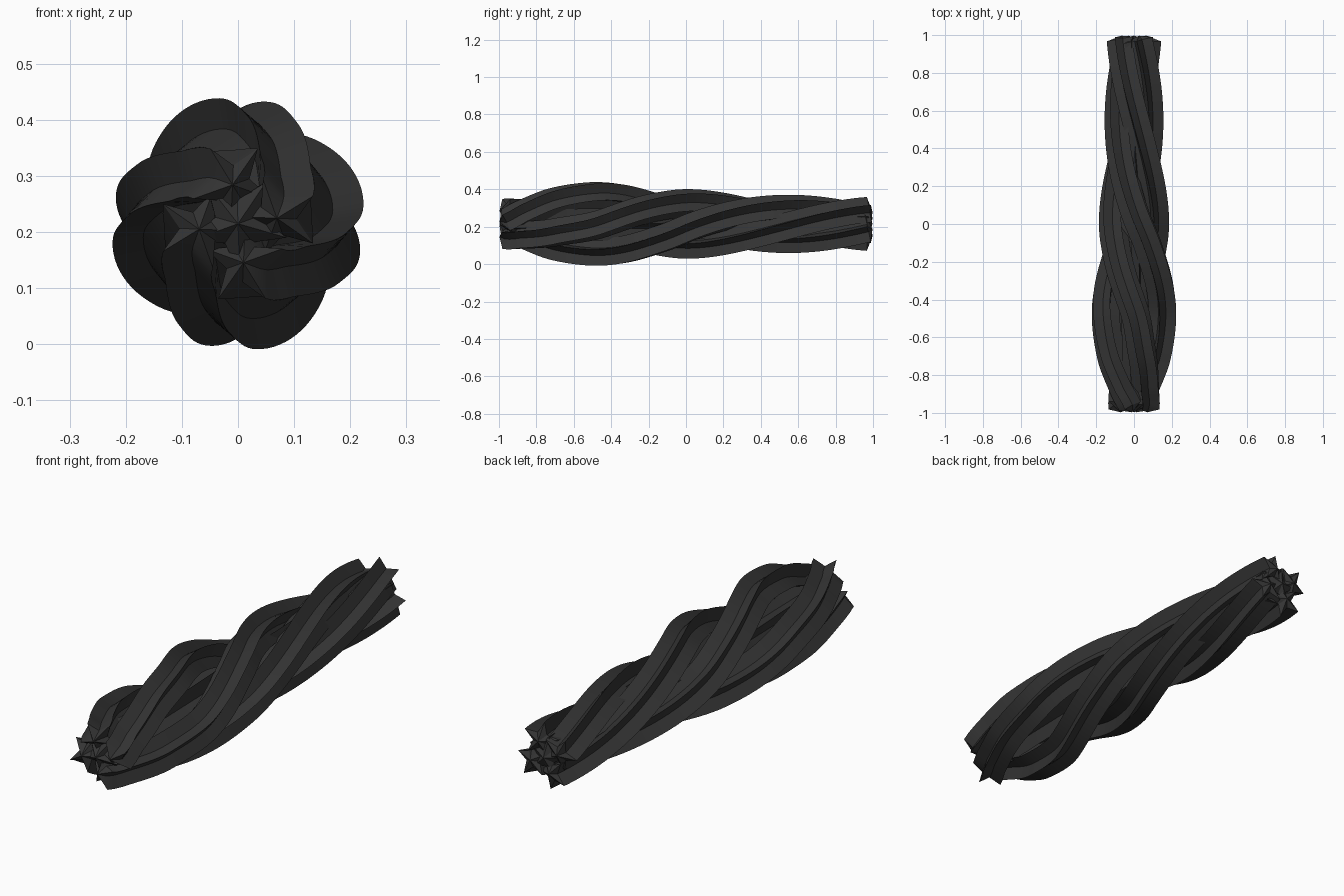
import bpy, bmesh, math
from mathutils import Vector

if "Cube" in bpy.data.objects:
    bpy.data.objects.remove(bpy.data.objects["Cube"])

CENTRE_Z = 0.215
POINTS = 5
STEPS = 72

# Path of one strand: y, distance from axis, angle around axis (degrees)
KEYS = [(-0.955, 0.070, 8), (-0.87, 0.086, 40), (-0.70, 0.132, 68),
        (-0.45, 0.156, 90), (-0.12, 0.127, 140), (0.05, 0.112, 173),
        (0.36, 0.090, 226), (0.58, 0.080, 264), (0.82, 0.073, 308),
        (0.975, 0.070, 338)]
Y0, Y1 = KEYS[0][0], KEYS[-1][0]


def slope(i, c):
    a, b = KEYS[max(i - 1, 0)], KEYS[min(i + 1, len(KEYS) - 1)]
    return (b[c] - a[c]) / (b[0] - a[0])


def sample(y, c):
    # Smooth Hermite interpolation between keys
    i = 0
    while i < len(KEYS) - 2 and y > KEYS[i + 1][0]:
        i += 1
    a, b = KEYS[i], KEYS[i + 1]
    h = b[0] - a[0]
    t = (y - a[0]) / h
    return ((2*t**3 - 3*t**2 + 1) * a[c] + (t**3 - 2*t**2 + t) * h * slope(i, c)
            + (3*t**2 - 2*t**3) * b[c] + (t**3 - t**2) * h * slope(i + 1, c))


def strand_path(turn):
    def f(y):
        r, a = sample(y, 1), math.radians(sample(y, 2) + turn)
        return Vector((r * math.cos(a), y, CENTRE_Z + r * math.sin(a)))
    return f


def core_path(y):
    return Vector((0, y, CENTRE_Z))


mat = bpy.data.materials.new("dark_metal")
mat.diffuse_color = (0.035, 0.035, 0.035, 1)
mat.use_nodes = True
mat.node_tree.nodes["Principled BSDF"].inputs["Base Color"].default_value = mat.diffuse_color


def make_strand(name, path, roll, tip, valley):
    """Sweep a star section along a path; roll(y) is its angle in degrees."""
    bm = bmesh.new()
    rings = []
    n = POINTS * 2
    for s in range(STEPS + 1):
        y = Y0 + (Y1 - Y0) * s / STEPS
        p = path(y)
        e = 0.004
        tangent = (path(min(y + e, Y1)) - path(max(y - e, Y0))).normalized()
        phi = math.radians(roll(y))
        u = Vector((math.cos(phi), 0, math.sin(phi)))
        u = (u - tangent * u.dot(tangent)).normalized()
        v = u.cross(tangent)
        ring = []
        for k in range(n):
            rad = tip if k % 2 == 0 else valley
            ang = 2 * math.pi * k / n
            ring.append(bm.verts.new(p + (u * math.cos(ang) + v * math.sin(ang)) * rad))
        rings.append(ring)
    for a, b in zip(rings, rings[1:]):
        for k in range(n):
            j = (k + 1) % n
            bm.faces.new((a[k], a[j], b[j], b[k]))
    # Pointed star end caps
    for ring, y, off in ((rings[0], Y0, -0.042), (rings[-1], Y1, 0.022)):
        apex = bm.verts.new(path(y) + Vector((0, off, 0)))
        for k in range(n):
            bm.faces.new((ring[k], ring[(k + 1) % n], apex))
    bmesh.ops.recalc_face_normals(bm, faces=bm.faces)
    mesh = bpy.data.meshes.new(name)
    bm.to_mesh(mesh)
    bm.free()
    ob = bpy.data.objects.new(name, mesh)
    bpy.context.collection.objects.link(ob)
    mesh.materials.append(mat)
    bpy.ops.object.select_all(action='DESELECT')
    ob.select_set(True)
    bpy.context.view_layer.objects.active = ob
    bpy.ops.object.shade_smooth_by_angle(angle=math.radians(25))


# Four identical strands wound around the long axis
for i in range(4):
    turn = 90 * i
    make_strand("twisted_strand_%d" % (i + 1), strand_path(turn),
                lambda y, t=turn: 37 + t + 22 * (y + 1), 0.08, 0.035)

# Straight core strand hidden inside the bundle
make_strand("core_strand", core_path, lambda y: 55 + 22 * (y + 1), 0.09, 0.042)
